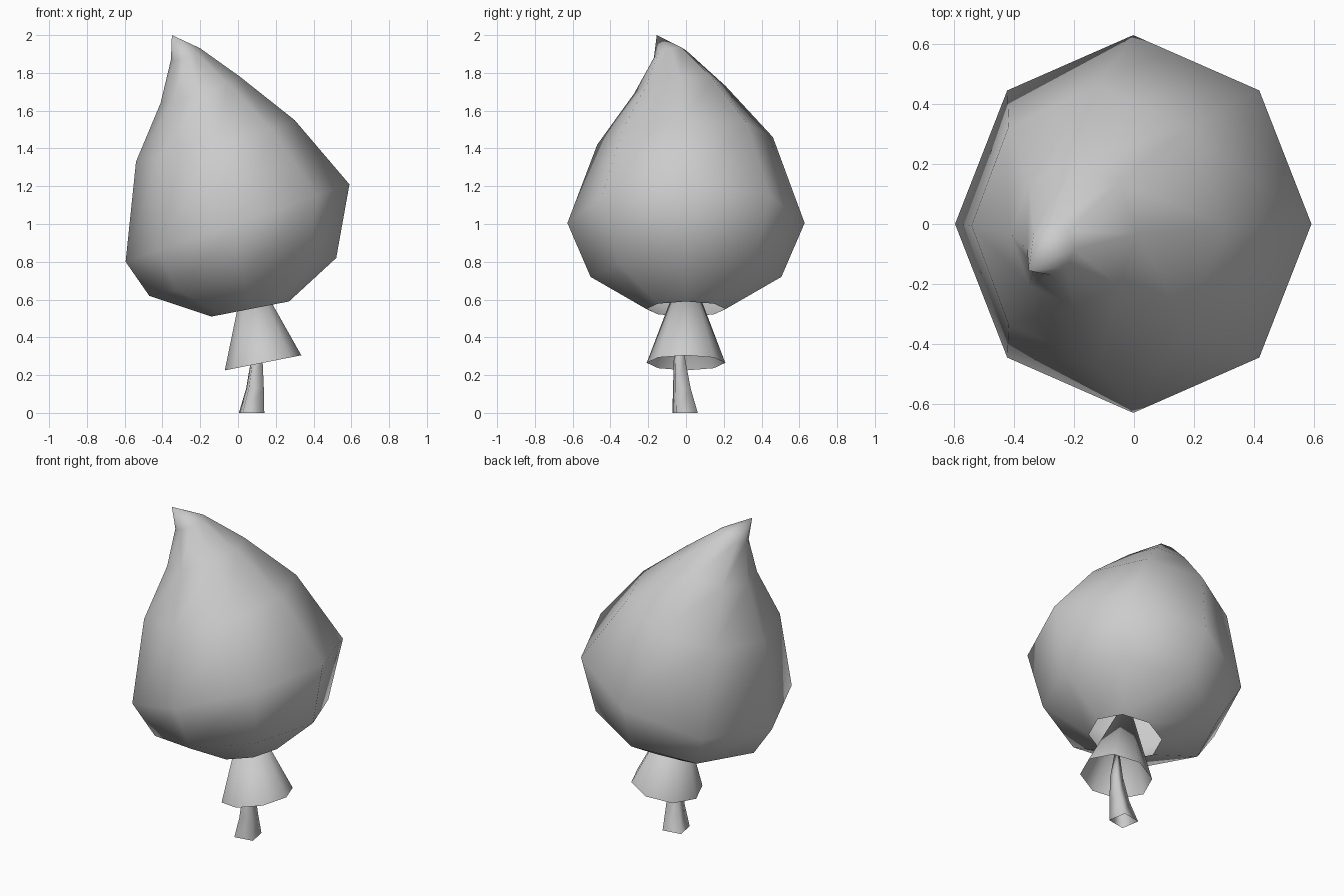
import bpy, math
from mathutils import Vector

if "Cube" in bpy.data.objects:
    bpy.data.objects.remove(bpy.data.objects["Cube"])

grey = bpy.data.materials.new("plain_grey")
grey.use_nodes = True
colour = (0.6, 0.6, 0.6, 1)
grey.diffuse_color = colour
grey.node_tree.nodes["Principled BSDF"].inputs["Base Color"].default_value = colour


def ring(left, right, y_front, y_back, sides=8, turn=0.0, lean=0.0):
    """Tilted ellipse through its left and right (x, z) ends; lean lifts the back."""
    l, r = Vector((left[0], 0, left[1])), Vector((right[0], 0, right[1]))
    centre = (l + r) / 2 + Vector((0, (y_front + y_back) / 2, 0))
    u, v = (r - l) / 2, Vector((0, (y_back - y_front) / 2, lean))
    angles = [turn + math.tau * i / sides for i in range(sides)]
    return [centre + u * math.cos(a) + v * math.sin(a) for a in angles]


def loft(name, rings, tip):
    """Skin the rings from bottom to top and close them at the tip; base stays open."""
    n = len(rings[0])
    verts = [p for r in rings for p in r] + [Vector(tip)]
    faces = []
    for k in range(len(rings) - 1):
        for i in range(n):
            j = (i + 1) % n
            faces.append((k * n + i, k * n + j, (k + 1) * n + j, (k + 1) * n + i))
    base = (len(rings) - 1) * n
    faces += [(base + i, base + (i + 1) % n, len(verts) - 1) for i in range(n)]
    mesh = bpy.data.meshes.new(name)
    mesh.from_pydata(verts, [], faces)
    mesh.materials.append(grey)
    mesh.shade_smooth()
    obj = bpy.data.objects.new(name, mesh)
    bpy.context.collection.objects.link(obj)
    return obj


# Large leaning crown with a curled tip
loft("crown", [
    ring((-0.14, 0.51), (0.27, 0.59), -0.21, 0.21),
    ring((-0.47, 0.62), (0.52, 0.82), -0.505, 0.505),
    ring((-0.595, 0.80), (0.59, 1.21), -0.628, 0.628),
    ring((-0.54, 1.33), (0.30, 1.55), -0.47, 0.46, lean=0.02),
    ring((-0.41, 1.64), (0.01, 1.78), -0.275, 0.21, lean=0.02),
    ring((-0.355, 1.87), (-0.20, 1.93), -0.17, 0.0, lean=0.02),
], (-0.35, -0.155, 2.0))

# Small skirt of foliage under the crown
loft("lower_foliage", [ring((-0.07, 0.225), (0.335, 0.305), -0.208, 0.208)],
     (0.05, 0, 0.81))


# Bent four-sided trunk
def trunk_ring(x, y, z, r):
    return ring((x - r, z), (x + r, z), y - r, y + r, 4, math.radians(55))


loft("trunk", [
    trunk_ring(0.072, -0.005, 0.0, 0.082),
    trunk_ring(0.09, -0.022, 0.13, 0.057),
    trunk_ring(0.1, -0.035, 0.29, 0.036),
], (0.09, -0.04, 0.55))
